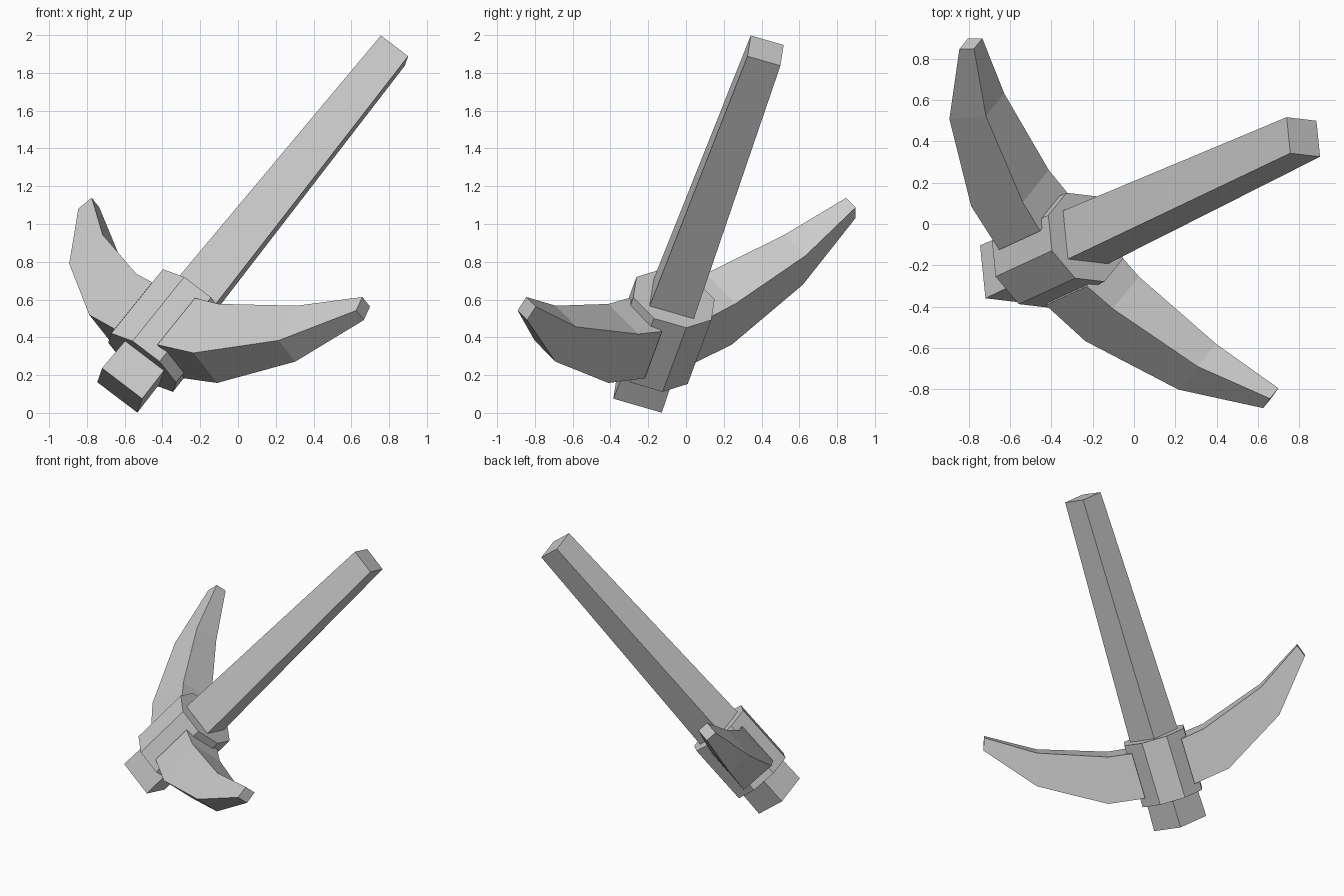
import bpy
from math import pi, cos, sin
from mathutils import Vector, Matrix

if "Cube" in bpy.data.objects:
    bpy.data.objects.remove(bpy.data.objects["Cube"])

# Tilted tool frame: X = blade direction, Y = blade thickness, Z = along the handle
axis = Vector((0.602, 0.277, 0.749)).normalized()
blade = Vector((0.628, -0.743, -0.231))
blade = (blade - axis * blade.dot(axis)).normalized()
thick = axis.cross(blade)
if thick.x < 0:
    thick = -thick
frame = Matrix((blade, thick, axis)).transposed().to_4x4()
frame.translation = (-0.626, -0.244, 0.119)


def loft(name, rings):
    """Skin a list of equal-sized rings and cap both ends."""
    n = len(rings[0])
    verts = [frame @ Vector(p) for r in rings for p in r]
    faces = [tuple(range(n)), tuple(range((len(rings) - 1) * n, len(rings) * n))]
    for i in range(len(rings) - 1):
        for j in range(n):
            k = (j + 1) % n
            faces.append((i * n + j, i * n + k, (i + 1) * n + k, (i + 1) * n + j))
    me = bpy.data.meshes.new(name)
    me.from_pydata(verts, [], faces)
    ob = bpy.data.objects.new(name, me)
    bpy.context.collection.objects.link(ob)
    # consistent outward normals
    import bmesh
    bm = bmesh.new()
    bm.from_mesh(me)
    bmesh.ops.recalc_face_normals(bm, faces=bm.faces)
    bm.to_mesh(me)
    bm.free()
    return ob


def ring(sides, radius, z, phase=0.0):
    return [(radius * cos(phase + 2 * pi * i / sides),
             radius * sin(phase + 2 * pi * i / sides), z) for i in range(sides)]


# Tapered square handle, corners in line with the blades
loft("handle", [ring(4, 0.134 * 2 ** 0.5, 0), ring(4, 0.091 * 2 ** 0.5, 2.402)])

# Octagonal collar
loft("collar", [ring(8, 0.234, z, pi / 8) for z in (0.197, 0.65)])

# Curved blades: (half thickness, upper reach, upper height, lower reach, lower height)
sections = [(0.143, 0.18, 0.59, 0.18, 0.26),
            (0.128, 0.347, 0.612, 0.439, 0.294),
            (0.09, 0.816, 0.775, 0.882, 0.55),
            (0.041, 1.14, 0.977, 1.17, 0.891)]
for side, name in ((1, "right_blade"), (-1, "left_blade")):
    loft(name, [[(side * wu, -t, zu), (side * wl, -t, zl),
                 (side * wl, t, zl), (side * wu, t, zu)]
                for t, wu, zu, wl, zl in sections])
